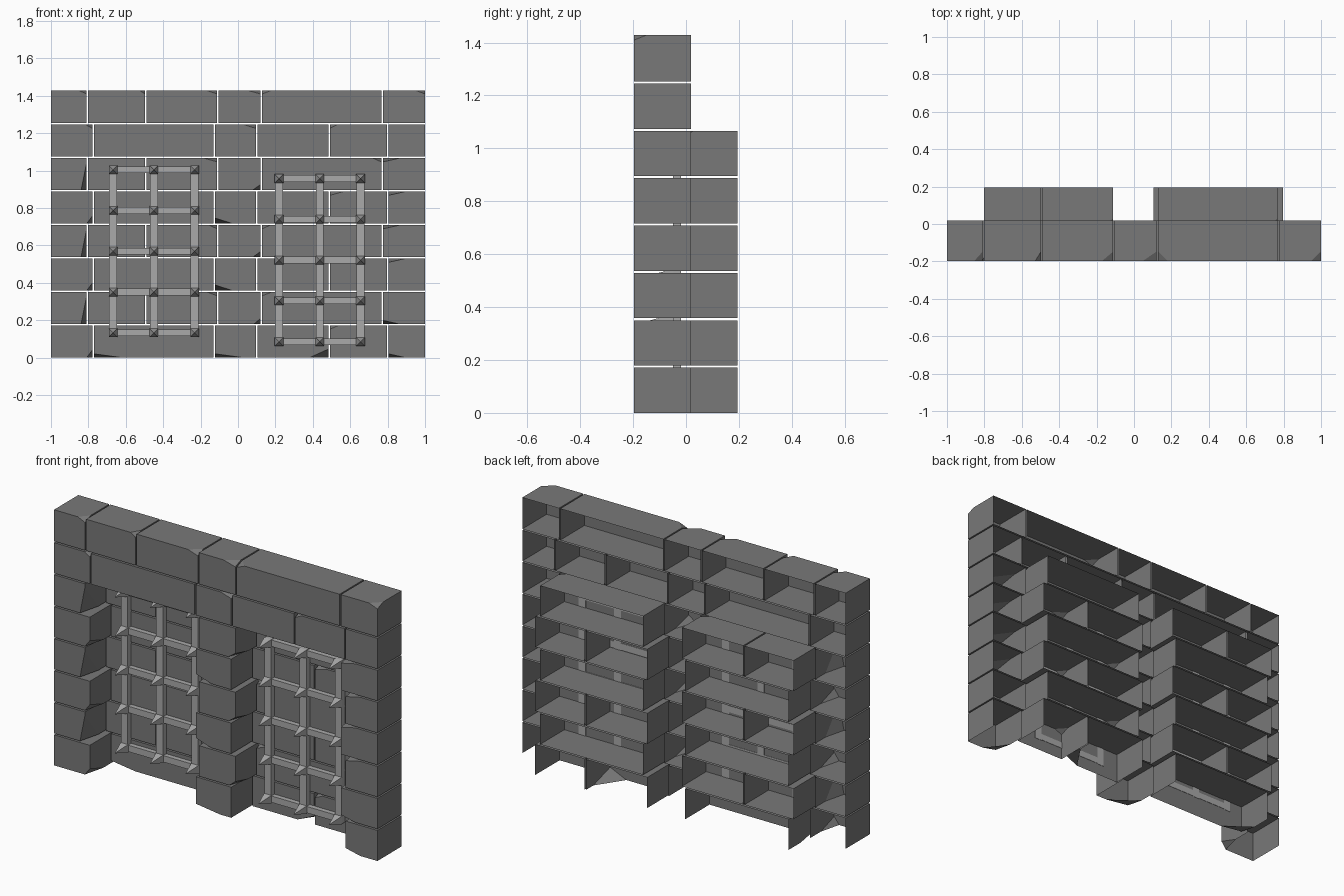
import bpy, bmesh, random
from mathutils import Vector

if "Cube" in bpy.data.objects:
    bpy.data.objects.remove(bpy.data.objects["Cube"])

rng = random.Random(4)


def material(name, v):
    m = bpy.data.materials.new(name)
    m.diffuse_color = (v, v, v, 1)
    m.use_nodes = True
    m.node_tree.nodes["Principled BSDF"].inputs["Base Color"].default_value = m.diffuse_color
    return m


STONE = material("dark grey stone", 0.19)
IRON = material("light grey iron", 0.40)


def finish(bm, name, mat):
    me = bpy.data.meshes.new(name)
    bm.to_mesh(me)
    bm.free()
    me.materials.append(mat)
    ob = bpy.data.objects.new(name, me)
    bpy.context.collection.objects.link(ob)


def add_box(bm, lo, hi):
    lo, hi = Vector(lo), Vector(hi)
    r = bmesh.ops.create_cube(bm, size=1)
    for v in r["verts"]:
        v.co = Vector([(lo[i] + hi[i]) / 2 + v.co[i] * (hi[i] - lo[i]) for i in range(3)])


def stone_block(name, lo, hi, chip, open_bottom):
    """Stone with one chipped front corner, hollow from the back."""
    bm = bmesh.new()
    add_box(bm, lo, hi)
    if chip:
        sx, sz, dx, dy, dz = chip
        x = hi[0] - dx if sx > 0 else lo[0] + dx
        z = hi[2] if sz > 0 else lo[2]
        r = bmesh.ops.bisect_plane(bm, geom=bm.verts[:] + bm.edges[:] + bm.faces[:],
                                   plane_co=(x, lo[1], z), clear_outer=True,
                                   plane_no=Vector((sx / dx, -1 / dy, sz / dz)).normalized())
        cut = [e for e in r["geom_cut"] if isinstance(e, bmesh.types.BMEdge)]
        bmesh.ops.edgeloop_fill(bm, edges=cut)
    bmesh.ops.recalc_face_normals(bm, faces=bm.faces[:])
    gone = [f for f in bm.faces if f.normal.y > 0.99 or (open_bottom and f.normal.z < -0.99)]
    bmesh.ops.delete(bm, geom=gone, context='FACES')
    finish(bm, name, STONE)


# Wall: eight courses, joints alternating between two patterns
PITCH, HEIGHT, GAP = 0.179, 0.171, 0.004
JOINTS = [(-1, -0.775, -0.127, 0.10, 0.487, 0.80, 1),
          (-1, -0.805, -0.493, -0.107, 0.125, 0.77, 1)]
RECESSED = [(1, 3, 4), (1, 2, 4)]


def chip_for(row, col, back):
    """Bottom course has long low chips; pillars chip on their alcove side."""
    if row == 0 and col in (1, 2):
        return (-1, -1, 0.15, 0.11, 0.02)
    if row == 0 and col == 3:
        return (1, -1, 0.10, 0.15, 0.045)
    if back or row > 5:
        if col % 2 and row < 7:
            return None
        return (rng.choice((-1, 1)), 1, rng.uniform(0.03, 0.08), 0.05, 0.02)
    if col == 0:    # left pillar: tall slivers on odd courses
        return (1, -1, 0.03, 0.12, 0.15 if row % 2 else 0.04)
    if col == 5:    # right pillar: flat slivers
        return (-1, 1 if row > 1 else -1, 0.09, 0.12, 0.02)
    return (-1 if row % 2 == 0 else 1, -1, rng.uniform(0.03, 0.1), 0.12, 0.03)


for row in range(8):
    xs = JOINTS[row % 2]
    for col in range(6):
        back = row < 6 and col in RECESSED[row % 2]
        y = -0.02 if back else -0.197
        x0 = xs[col] + (GAP if col > 0 else 0)
        x1 = xs[col + 1] - (GAP if col < 5 else 0)
        z = row * PITCH
        stone_block("alcove_stone" if back else "wall_stone", (x0, y, z),
                    (x1, y + 0.215, z + HEIGHT + (0.005 if row == 7 else 0)),
                    chip_for(row, col, back), row == 0)


# Iron grates with a spike on every crossing
def grate(name, cx, z0):
    step, w, s = 0.218, 0.021, 0.023
    bm = bmesh.new()
    for i in range(3):
        x = cx + (i - 1) * step
        add_box(bm, (x - w, -0.05, z0 - w), (x + w, -0.018, z0 + 4 * step + w))
    for j in range(5):
        z = z0 + j * step
        add_box(bm, (cx - step - w, -0.047, z - 0.018), (cx + step + w, -0.018, z + 0.018))
        for i in range(3):
            x = cx + (i - 1) * step
            base = [bm.verts.new((x + a * s, -0.048, z + b * s))
                    for a, b in ((-1, -1), (1, -1), (1, 1), (-1, 1))]
            tip = bm.verts.new((x, -0.135, z))
            bm.faces.new(base[::-1])
            for k in range(4):
                bm.faces.new((base[k], base[(k + 1) % 4], tip))
    bmesh.ops.recalc_face_normals(bm, faces=bm.faces[:])
    finish(bm, name, IRON)


grate("left_grate", -0.45, 0.132)
grate("right_grate", 0.437, 0.085)
